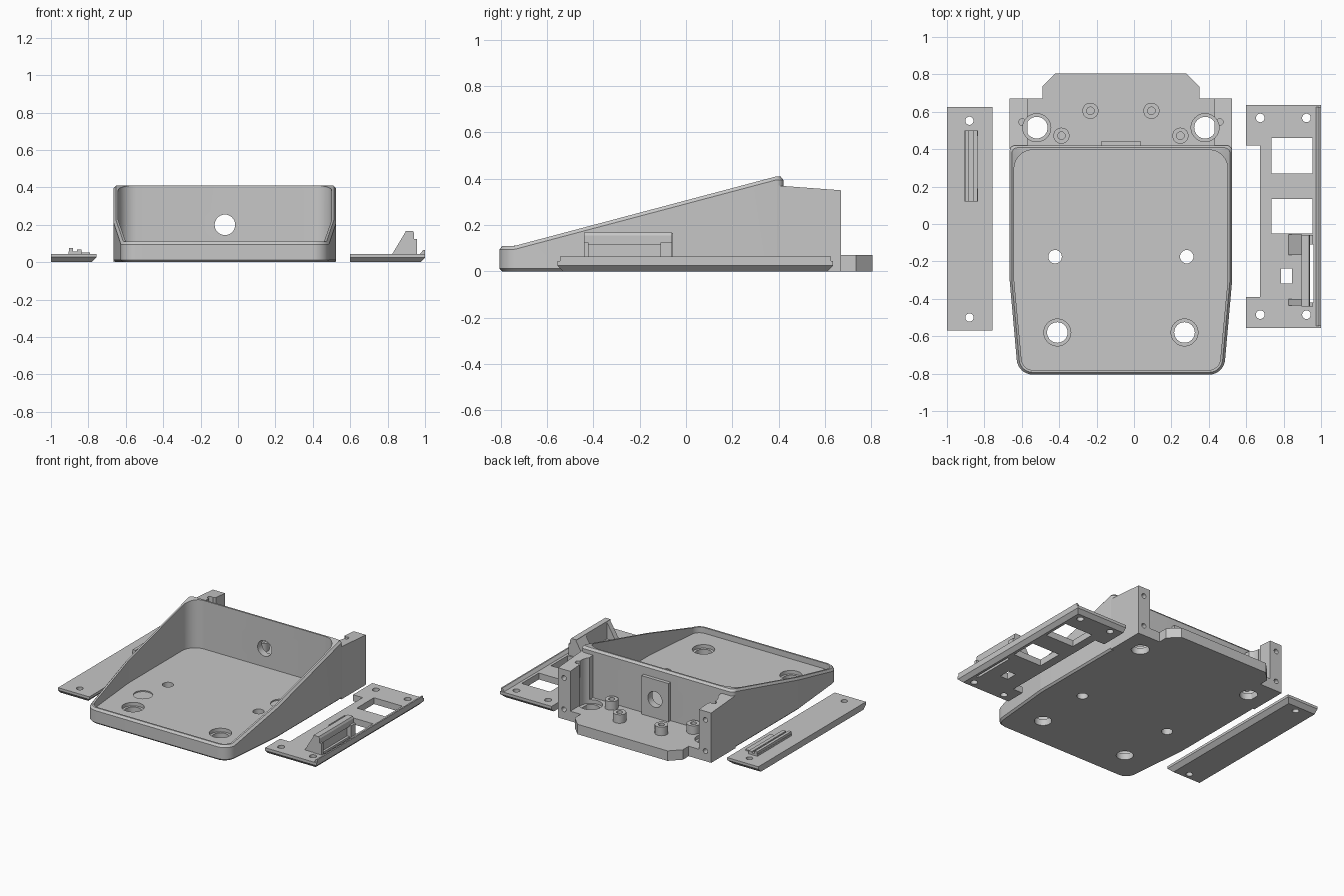
import bpy, bmesh, math
from mathutils import Vector

if "Cube" in bpy.data.objects:
    bpy.data.objects.remove(bpy.data.objects["Cube"])

CX = -0.07  # centre line of the tray
grey = bpy.data.materials.new("grey plastic")
grey.diffuse_color = (0.57, 0.57, 0.57, 1)
grey.use_nodes = True
grey.node_tree.nodes["Principled BSDF"].inputs["Base Color"].default_value = grey.diffuse_color


def finish(name, bm):
    bmesh.ops.recalc_face_normals(bm, faces=bm.faces)
    me = bpy.data.meshes.new(name)
    bm.to_mesh(me)
    bm.free()
    me.materials.append(grey)
    ob = bpy.data.objects.new(name, me)
    bpy.context.collection.objects.link(ob)
    return ob


def prism(name, pts, lo, hi, axis="z", chamfer=0, keep=None):
    """Extrude a 2D profile along an axis; optionally chamfer the lower edges."""
    place = {"z": lambda a, b, t: (a, b, t), "x": lambda a, b, t: (t, a, b),
             "y": lambda a, b, t: (a, t, b)}[axis]
    bm = bmesh.new()
    bot = [bm.verts.new(place(*p, lo)) for p in pts]
    top = [bm.verts.new(place(*p, hi)) for p in pts]
    bm.faces.new(bot)
    bm.faces.new(top)
    for i in range(len(pts)):
        j = (i + 1) % len(pts)
        bm.faces.new((bot[i], bot[j], top[j], top[i]))
    bmesh.ops.recalc_face_normals(bm, faces=bm.faces)
    if chamfer:
        edges = [e for e in bm.edges if all(v.co.z < lo + 1e-4 for v in e.verts)
                 and keep((e.verts[0].co + e.verts[1].co) / 2)]
        bmesh.ops.bevel(bm, geom=edges, offset=chamfer, segments=1, affect="EDGES")
    return finish(name, bm)


def box(name, x0, x1, y0, y1, z0, z1):
    return prism(name, [(x0, y0), (x1, y0), (x1, y1), (x0, y1)], z0, z1)


def cyl(name, a, b, r, lo, hi, axis="z", n=32):
    ring = [(a + r * math.cos(2 * math.pi * i / n), b + r * math.sin(2 * math.pi * i / n))
            for i in range(n)]
    return prism(name, ring, lo, hi, axis)


def cut(ob, cutters):
    """Subtract cutters, bake the result and remove the cutters."""
    for c in cutters:
        m = ob.modifiers.new("cut", "BOOLEAN")
        m.operation, m.solver, m.object = "DIFFERENCE", "EXACT", c
    dg = bpy.context.evaluated_depsgraph_get()
    dg.update()
    me = bpy.data.meshes.new_from_object(ob.evaluated_get(dg))
    ob.modifiers.clear()
    ob.data = me
    for c in cutters:
        bpy.data.objects.remove(c)


def holes(spots, r, lo=-0.1, hi=0.6):
    return [cyl("cutter", x, y, r, lo, hi) for x, y in spots]


def rounded(corners, seg=8):
    """Round each (x, y, radius) corner with an arc of seg steps."""
    out = []
    for i, (x, y, r) in enumerate(corners):
        p = Vector((x, y))
        u = (Vector(corners[i - 1][:2]) - p).normalized()
        v = (Vector(corners[(i + 1) % len(corners)][:2]) - p).normalized()
        half = u.angle(v) / 2
        t = r / math.tan(half)
        c = p + (u + v).normalized() * (r / math.sin(half))
        s, e = (p + u * t - c).normalized(), (p + v * t - c).normalized()
        out += [c + s.slerp(e, k / seg).normalized() * r for k in range(seg + 1)]
    return out


def tray_ring(inset, rear_r):
    f, w, fr = 0.55 - inset, 0.595 - inset, 0.085 - inset
    y0, y1 = -0.805 + inset, 0.42 - inset
    c = [(-f, y0, fr), (f, y0, fr), (w, -0.3, 0.1), (w, y1, rear_r),
         (-w, y1, rear_r), (-w, -0.3, 0.1)]
    return [(p.x + CX, p.y) for p in rounded(c)]


def rim(y):
    return 0.11 + 0.30 * min(1, max(0, (y + 0.74) / 1.13))


# Wedge tray: lofted rings from underside over the rim down to the floor
layers = [(0.012, 0.03, lambda y: 0), (0, 0.03, lambda y: 0.012),
          (0, 0.03, lambda y: rim(y) - 0.015), (0.012, 0.03, rim),
          (0.024, 0.1, rim), (0.024, 0.1, lambda y: 0.07)]
bm = bmesh.new()
rings = [[bm.verts.new((x, y, z(y))) for x, y in tray_ring(d, r)] for d, r, z in layers]
n = len(rings[0])
for a, b in zip(rings, rings[1:]):
    for i in range(n):
        bm.faces.new((a[i], a[(i + 1) % n], b[(i + 1) % n], b[i]))
bm.faces.new(rings[0])
bm.faces.new(rings[-1])
tray = finish("tray", bm)
big = [(CX - 0.34, -0.58), (CX + 0.34, -0.58)]
cut(tray, holes(big, 0.055) + holes(big, 0.072, 0.045, 0.1)
    + holes([(CX - 0.352, -0.175), (CX + 0.352, -0.175)], 0.036)
    + holes([(0.325, 0.005), (-0.465, -0.39)], 0.062, 0.062, 0.1)
    + [cyl("cutter", CX, 0.2, 0.055, 0.3, 0.6, "y")])

# Raised pad around the cable hole on the rear wall
pad = box("cable_pad", CX - 0.105, CX + 0.105, 0.415, 0.445, 0.06, 0.34)
cut(pad, [cyl("cutter", CX, 0.2, 0.055, 0.3, 0.6, "y")])

# Rear shelf with chamfered tongue
half = [(0.5, 0.408), (0.5, 0.67), (0.42, 0.67), (0.42, 0.735), (0.35, 0.805)]
shelf = prism("rear_shelf", [(CX + x, y) for x, y in half]
              + [(CX - x, y) for x, y in reversed(half)], 0, 0.07)
rear = [(CX - 0.45, 0.515), (CX + 0.45, 0.515)]
studs = [(CX + s * x, y) for s in (-1, 1) for x, y in ((0.163, 0.605), (0.318, 0.472))]
cut(shelf, holes(rear, 0.058) + holes(rear, 0.075, 0.045, 0.6))

# Screw studs on the shelf
for x, y in studs:
    stud = cyl("screw_stud", x, y, 0.043, 0.06, 0.13)
    cut(stud, holes([(x, y)], 0.02, 0.08, 0.2))

# Rear side walls with screw holes in the top and back
for s in (-1, 1):
    x0, x1 = sorted((CX + s * 0.5, CX + s * 0.595))
    wall = prism("rear_side_wall", [(0.4, 0), (0.67, 0), (0.67, 0.35), (0.4, 0.37)],
                 x0, x1, "x")
    cut(wall, holes([(CX + s * 0.45, 0.515)], 0.075, 0.045, 0.6)
        + holes([(CX + s * 0.528, 0.545)], 0.018, 0.25, 0.6)
        + [cyl("cutter", CX + s * 0.55, z, 0.017, 0.6, 0.8, "y") for z in (0.07, 0.29)])

# Left cover strip with clip rails
cover = prism("cover_strip", [(-1, -0.57), (-0.757, -0.57), (-0.757, 0.625), (-1, 0.625)],
              0, 0.045, chamfer=0.027, keep=lambda c: c.x > -0.99)
cut(cover, holes([(-0.88, 0.552), (-0.88, -0.5)], 0.022))
box("clip_base", -0.905, -0.835, 0.12, 0.5, 0.04, 0.058)
box("clip_rail", -0.903, -0.882, 0.12, 0.5, 0.05, 0.075)
box("clip_rail", -0.862, -0.837, 0.12, 0.5, 0.05, 0.067)
box("clip_pad", -0.84, -0.79, 0.19, 0.47, 0.04, 0.053)

# Right port plate with windows
plate = prism("port_plate", [(0.6, -0.555), (1, -0.555), (1, 0.635), (0.6, 0.635),
                             (0.6, 0.42), (0.675, 0.42), (0.675, -0.39), (0.6, -0.39)],
              0, 0.045, chamfer=0.025,
              keep=lambda c: c.x > 0.99 or c.y > 0.63 or c.y < -0.55)
cut(plate, holes([(x, y) for x in (0.675, 0.922) for y in (0.567, -0.485)], 0.023)
    + [box("cutter", *w, -0.1, 0.2) for w in (
        (0.735, 0.955, 0.27, 0.46), (0.735, 0.955, -0.05, 0.135),
        (0.785, 0.845, -0.317, -0.238), (0.942, 0.96, -0.42, -0.11))])
prism("port_plate_lip", [(0.97, 0.04), (1, 0.04), (1, 0.065), (0.99, 0.065)],
      -0.545, 0.625, "y")

# Upright holder with sloped gussets
prism("holder_wall", [(0.895, 0.04), (0.925, 0.04), (0.925, 0.115), (0.942, 0.115),
                      (0.942, 0.155), (0.935, 0.168), (0.895, 0.168)], -0.44, -0.06, "y")
for y0, y1 in ((-0.437, -0.4), (-0.165, -0.057)):
    prism("holder_gusset", [(0.822, 0.04), (0.897, 0.04), (0.897, 0.165)], y0, y1, "y")
for y0, y1 in ((-0.44, -0.42), (-0.11, -0.06)):
    box("holder_end", 0.92, 0.957, y0, y1, 0.04, 0.125)

# Smooth round surfaces while keeping edges crisp
bpy.ops.object.select_all(action="SELECT")
bpy.context.view_layer.objects.active = tray
bpy.ops.object.shade_smooth_by_angle(angle=math.radians(25))
